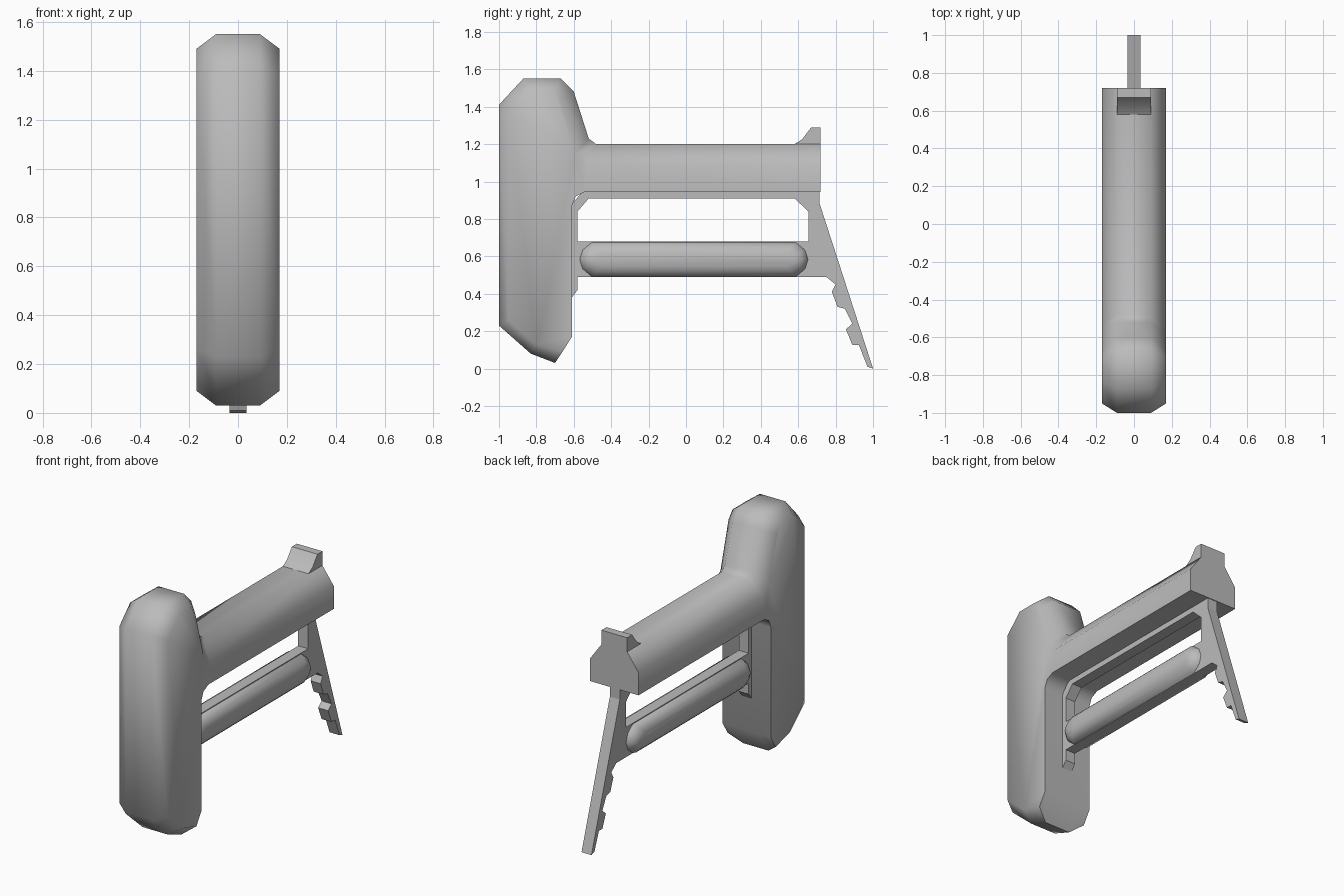
import bpy, bmesh, math

cube = bpy.data.objects.get("Cube")
if cube:
    bpy.data.objects.remove(cube, do_unlink=True)

grey = bpy.data.materials.new("plain_grey")
grey.use_nodes = True
grey.diffuse_color = (0.5, 0.5, 0.5, 1)
grey.node_tree.nodes["Principled BSDF"].inputs["Base Color"].default_value = (0.5, 0.5, 0.5, 1)


def loft(name, rings, smooth=None):
    """Join side outlines (x, [(y, z), ...]) into a closed solid."""
    bm = bmesh.new()
    loops = [[bm.verts.new((x, y, z)) for y, z in pts] for x, pts in rings]
    n = len(loops[0])
    for a, b in zip(loops, loops[1:]):
        for i in range(n):
            j = (i + 1) % n
            bm.faces.new((a[i], a[j], b[j], b[i]))
    bm.faces.new(loops[0])
    bm.faces.new(loops[-1])
    bmesh.ops.recalc_face_normals(bm, faces=bm.faces)
    mesh = bpy.data.meshes.new(name)
    bm.to_mesh(mesh)
    bm.free()
    mesh.materials.append(grey)
    obj = bpy.data.objects.new(name, mesh)
    bpy.context.collection.objects.link(obj)
    if smooth:
        bpy.ops.object.select_all(action="DESELECT")
        obj.select_set(True)
        bpy.context.view_layer.objects.active = obj
        bpy.ops.object.shade_smooth_by_angle(angle=math.radians(smooth))
    return obj


def plate(name, pts, half, smooth=None):
    return loft(name, [(-half, pts), (half, pts)], smooth)


# Body: upright pad and long barrel, chamfered on the outside edges
flat_edges = [(-0.61, 0.17), (-0.61, 0.87), (-0.59, 0.92), (-0.54, 0.945), (0.72, 0.945)]
centre = [(0.72, 1.2), (-0.48, 1.2), (-0.52, 1.23), (-0.6, 1.48), (-0.67, 1.55),
          (-0.87, 1.55), (-1, 1.41), (-1, 0.23), (-0.83, 0.08), (-0.7, 0.03)] + flat_edges
side = [(0.72, 1.09), (-0.53, 1.09), (-0.59, 1.15), (-0.67, 1.44), (-0.71, 1.49),
        (-0.84, 1.49), (-0.95, 1.38), (-0.95, 0.26), (-0.8, 0.13), (-0.66, 0.09)] + flat_edges
loft("body", [(-0.17, side), (-0.09, centre), (0.09, centre), (0.17, side)], 60)

# Raised block at the rear of the barrel
plate("rear_block", [(0.72, 1.18), (0.72, 1.29), (0.67, 1.29), (0.62, 1.225),
                     (0.58, 1.2), (0.58, 1.18)], 0.09, 50)

# Thin frame: arch under the barrel, then bar and notched rear leg
plate("frame_arch", [(-0.61, 0.38), (-0.58, 0.42), (-0.58, 0.84), (-0.52, 0.91),
                     (0.58, 0.91), (0.655, 0.84), (0.655, 0.68), (0.78, 0.68),
                     (0.715, 0.88), (0.715, 0.95), (-0.55, 0.95), (-0.61, 0.88)], 0.035)
plate("frame_bar_and_leg", [(-0.58, 0.68), (-0.58, 0.49), (0.75, 0.49), (0.8, 0.45),
                            (0.78, 0.41), (0.81, 0.33), (0.85, 0.32), (0.89, 0.24),
                            (0.855, 0.21), (0.89, 0.125), (0.925, 0.125), (0.97, 0.01),
                            (1, 0), (0.78, 0.68)], 0.035)


# Rounded grips on both sides of the bar
def grip_outline(inset):
    y, z = 0.612 - inset, 0.093 - inset
    corner = [(y, 0), (y - 0.016, 0.55 * z), (y - 0.065, z)]
    pts = corner + [(-a, b) for a, b in reversed(corner)]
    pts += [(-a, -b) for a, b in corner[1:]] + [(a, -b) for a, b in reversed(corner[1:])]
    return [(a + 0.042, b + 0.583) for a, b in pts]


for label, s in (("left", 1), ("right", -1)):
    loft(label + "_grip", [(s * x, grip_outline(i)) for x, i in
                           ((0.03, 0), (0.055, 0.008), (0.078, 0.03), (0.09, 0.06))], 60)
